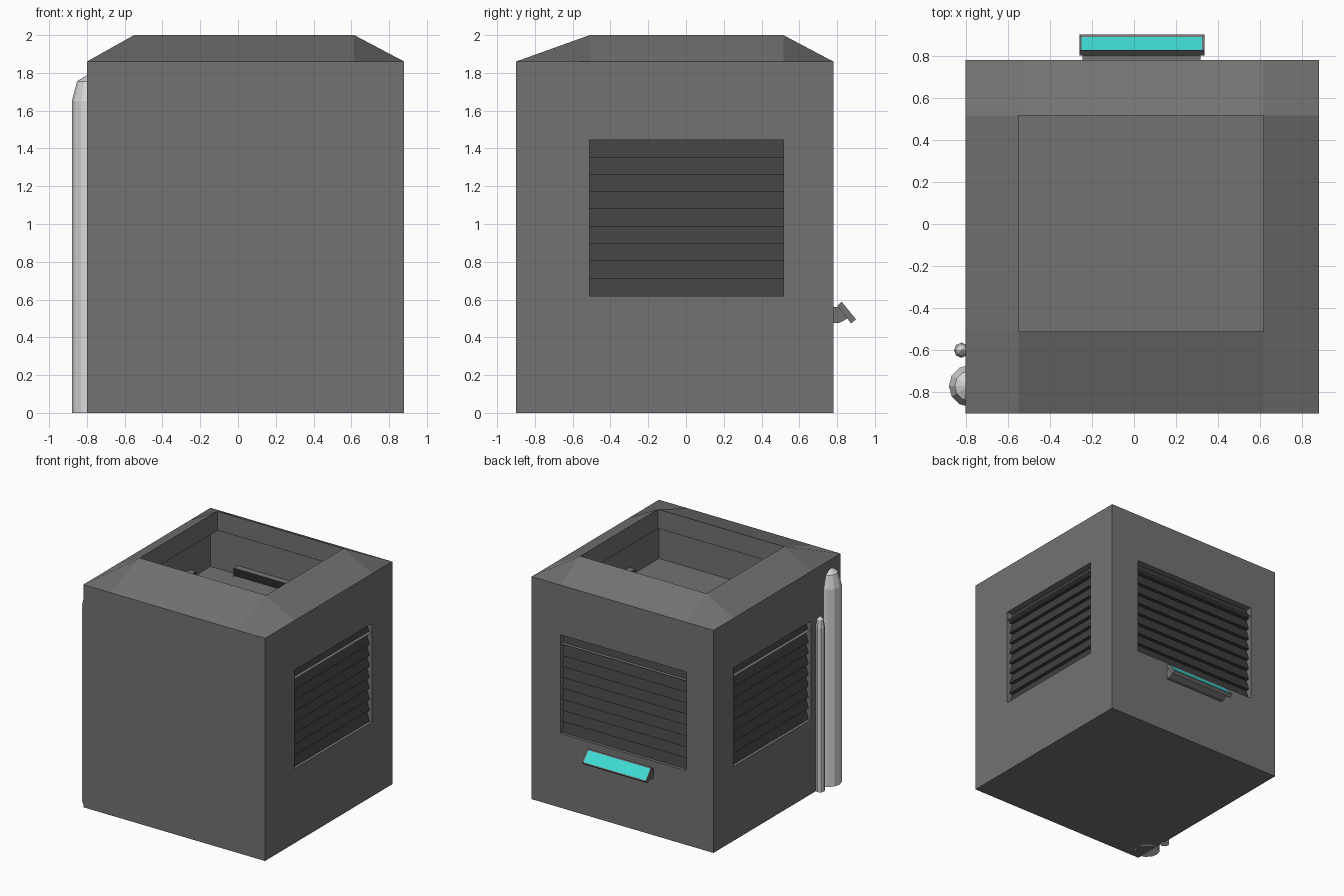
import bpy, bmesh, math

if "Cube" in bpy.data.objects:
    bpy.data.objects.remove(bpy.data.objects["Cube"])


def material(name, r, g, b):
    m = bpy.data.materials.new(name)
    m.use_nodes = True
    m.diffuse_color = (r, g, b, 1)
    bsdf = m.node_tree.nodes["Principled BSDF"]
    bsdf.inputs["Base Color"].default_value = (r, g, b, 1)
    bsdf.inputs["Roughness"].default_value = 0.8
    return m


WALL = material("wall grey", 0.17, 0.17, 0.17)
SLAT = material("slat dark grey", 0.05, 0.05, 0.05)
PIPE = material("pipe light grey", 0.68, 0.68, 0.68)
GLOW = material("lamp cyan", 0.05, 0.72, 0.68)


def make(name, quads, mats):
    """Object from a list of (corner points, material index)."""
    bm = bmesh.new()
    for points, index in quads:
        face = bm.faces.new([bm.verts.new(p) for p in points])
        face.material_index = index
    bmesh.ops.remove_doubles(bm, verts=bm.verts, dist=0.0005)
    mesh = bpy.data.meshes.new(name)
    bm.to_mesh(mesh)
    bm.free()
    for m in mats:
        mesh.materials.append(m)
    obj = bpy.data.objects.new(name, mesh)
    bpy.context.collection.objects.link(obj)
    return obj


def turn(k, d, u, z):
    """Point at outward distance d and sideways offset u on side k."""
    for _ in range(k):
        d, u = -u, d
    return (d, u, z)


# Main dimensions
XS = [-0.80, -0.55, 0.615, 0.88]
YS = [-0.90, -0.51, 0.515, 0.78]
EAVE, TOP, SKIRT, DECK = 1.86, 2.0, 1.84, 1.37
LOW, HIGH, SLATS = 0.62, 1.445, 9
ZS = [0, LOW, HIGH, EAVE]
neg = lambda values: [-v for v in reversed(values)]
SIDES = [("left", 0.88, YS), ("back", 0.78, neg(XS)),
         ("right", 0.80, neg(YS)), ("front", 0.90, XS)]

# Walls, with a vent opening on every side but the front
body = []
for k, (side, d, us) in enumerate(SIDES):
    for i in range(3):
        for j in range(3):
            if i == j == 1 and side != "front":
                continue
            corners = [(us[i], ZS[j]), (us[i + 1], ZS[j]),
                       (us[i + 1], ZS[j + 1]), (us[i], ZS[j + 1])]
            body.append(([turn(k, d, u, z) for u, z in corners], 0))

# Sloped roof rim around the open hatch, and the underside
for i in range(3):
    for j in range(3):
        cell = [(i, j), (i + 1, j), (i + 1, j + 1), (i, j + 1)]
        if (i, j) != (1, 1):
            body.append(([(XS[a], YS[b], TOP if a in (1, 2) and b in (1, 2) else EAVE)
                          for a, b in cell], 0))
        body.append(([(XS[a], YS[b], 0) for a, b in reversed(cell)], 0))
make("body_shell", body, [WALL])

# Short skirt hanging inside the hatch
ring = [(XS[1], YS[1]), (XS[2], YS[1]), (XS[2], YS[2]), (XS[1], YS[2])]
skirt = []
for n in range(4):
    a, b = ring[n], ring[(n + 1) % 4]
    skirt.append(([(*a, TOP), (*b, TOP), (*b, SKIRT), (*a, SKIRT)], 0))
make("hatch_skirt", skirt, [WALL])

# Deck inside the shell
make("inner_deck", [([(XS[0], YS[0], DECK), (XS[3], YS[0], DECK),
                      (XS[3], YS[3], DECK), (XS[0], YS[3], DECK)], 0)], [WALL])


# Recessed slatted vents
def vent(k, side, d, us):
    u0, u1 = us[1], us[2]
    lip, back = d - 0.025, d - 0.055
    step = (HIGH - LOW) / SLATS
    profile = [(d, LOW)]
    for n in range(SLATS):
        profile += [(lip, LOW + n * step), (back, LOW + (n + 1) * step)]
    profile.append((d, HIGH))
    quads = []
    last = len(profile) - 2
    for n in range(last + 1):
        (a, z0), (b, z1) = profile[n], profile[n + 1]
        points = [(a, u0, z0), (a, u1, z0), (b, u1, z1), (b, u0, z1)]
        quads.append(([turn(k, *p) for p in points], 1 if 0 < n < last else 0))
    for u, (a, b) in ((u0, (back, d)), (u1, (d, back))):
        points = [(b, u, LOW), (a, u, LOW), (a, u, HIGH), (b, u, HIGH)]
        quads.append(([turn(k, *p) for p in points], 0))
    make(side + "_vent", quads, [WALL, SLAT])


for k, (side, d, us) in enumerate(SIDES[:3]):
    vent(k, side, d, us)


# Prism from a side profile of (y, z), running along x
def prism(name, profile, x0, x1, mat):
    bm = bmesh.new()
    face = bm.faces.new([bm.verts.new((x0, y, z)) for y, z in profile])
    out = bmesh.ops.extrude_face_region(bm, geom=[face])
    verts = [g for g in out["geom"] if isinstance(g, bmesh.types.BMVert)]
    bmesh.ops.translate(bm, verts=verts, vec=(x1 - x0, 0, 0))
    bmesh.ops.recalc_face_normals(bm, faces=bm.faces)
    mesh = bpy.data.meshes.new(name)
    bm.to_mesh(mesh)
    bm.free()
    mesh.materials.append(mat)
    obj = bpy.data.objects.new(name, mesh)
    bpy.context.collection.objects.link(obj)
    return obj


# Back lamp: bracket, tilted housing and glowing face
prism("lamp_bracket", [(0.77, 0.56), (0.81, 0.56), (0.855, 0.5), (0.81, 0.475), (0.77, 0.475)],
      -0.245, 0.315, WALL)
housing = prism("lamp_housing", [(0.802, 0.566), (0.824, 0.588), (0.9, 0.495), (0.874, 0.474)],
                -0.26, 0.335, WALL)
housing.data.materials.append(GLOW)
bm = bmesh.new()
bm.from_mesh(housing.data)
front = max(bm.faces, key=lambda f: f.normal.y + f.normal.z)
bmesh.ops.inset_individual(bm, faces=[front], thickness=0.016, depth=-0.006)
front.material_index = 1
bm.to_mesh(housing.data)
bm.free()


# Round-capped pipes on the right side
def pipe(name, x, y, radius, sides, shoulder, top):
    rise = top - shoulder
    rings = [(radius, 0), (radius, shoulder), (radius * 0.72, shoulder + rise * 0.7)]
    angles = [2 * math.pi * n / sides for n in range(sides)]
    loops = [[(x + r * math.cos(a), y + r * math.sin(a), z) for a in angles] for r, z in rings]
    quads = [(loops[0][::-1], 0)]
    for n in range(sides):
        m = (n + 1) % sides
        for low, high in zip(loops, loops[1:]):
            quads.append(([low[n], low[m], high[m], high[n]], 0))
        quads.append(([loops[-1][n], loops[-1][m], (x, y, top)], 0))
    make(name, quads, [PIPE])


pipe("large_pipe", -0.78, -0.77, 0.1, 12, 1.65, 1.80)
pipe("small_pipe", -0.82, -0.6, 0.036, 8, 1.37, 1.46)
